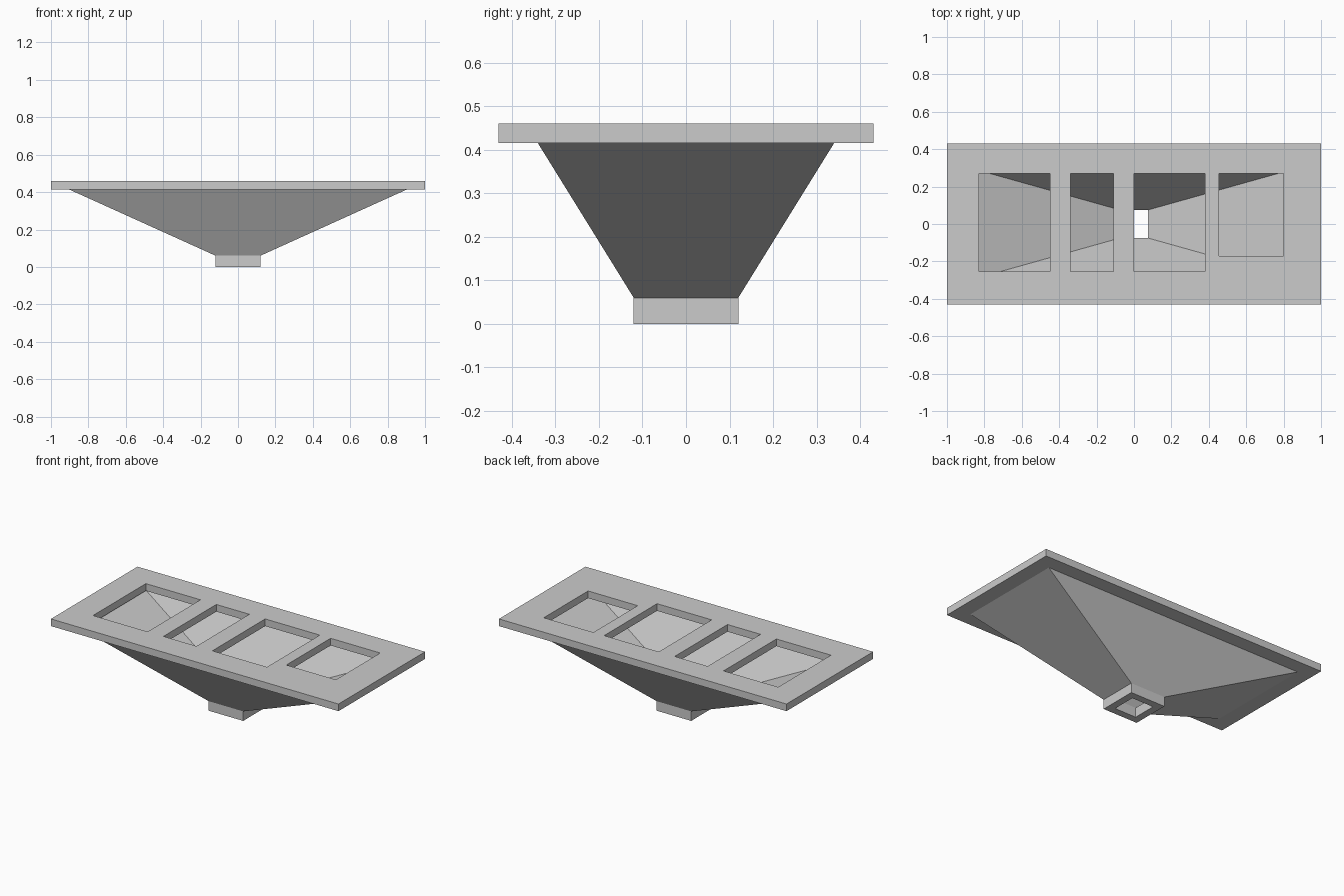
import bpy
import bmesh

cube = bpy.data.objects.get("Cube")
if cube:
    bpy.data.objects.remove(cube, do_unlink=True)

# Single plain grey
grey = bpy.data.materials.new("light_grey")
grey.use_nodes = True
colour = (0.6, 0.6, 0.6, 1)
grey.diffuse_color = colour
grey.node_tree.nodes["Principled BSDF"].inputs["Base Color"].default_value = colour


def add_object(name, bm):
    bmesh.ops.recalc_face_normals(bm, faces=bm.faces)
    mesh = bpy.data.meshes.new(name)
    bm.to_mesh(mesh)
    bm.free()
    mesh.materials.append(grey)
    obj = bpy.data.objects.new(name, mesh)
    bpy.context.collection.objects.link(obj)
    return obj


def box(name, x0, x1, y0, y1, z0, z1):
    bm = bmesh.new()
    bmesh.ops.create_cube(bm, size=1)
    for v in bm.verts:
        v.co.x = x1 if v.co.x > 0 else x0
        v.co.y = y1 if v.co.y > 0 else y0
        v.co.z = z1 if v.co.z > 0 else z0
    return add_object(name, bm)


def rectangular_shell(name, profile):
    """Loft rectangles (half width, half depth, height) into a closed shell."""
    bm = bmesh.new()
    rings = []
    for hx, hy, z in profile:
        corners = ((-hx, -hy), (hx, -hy), (hx, hy), (-hx, hy))
        rings.append([bm.verts.new((x, y, z)) for x, y in corners])
    for i, ring in enumerate(rings):
        after = rings[(i + 1) % len(rings)]
        for j in range(4):
            k = (j + 1) % 4
            bm.faces.new((ring[j], ring[k], after[k], after[j]))
    return add_object(name, bm)


# Square outlet and sloping hopper, hollow all the way through
RIM_Z, TOP_Z, NECK_Z = 0.415, 0.46, 0.06
rectangular_shell("hopper_and_outlet", [
    (0.12, 0.12, 0), (0.12, 0.12, NECK_Z), (0.905, 0.34, RIM_Z),
    (0.86, 0.295, RIM_Z), (0.075, 0.075, NECK_Z), (0.075, 0.075, 0),
])

# Top plate with four plain openings into the hopper
plate = box("top_plate", -1, 1, -0.43, 0.43, RIM_Z, TOP_Z)
openings = [
    (-0.83, -0.45, -0.255, 0.27),
    (-0.34, -0.11, -0.255, 0.27),
    (0.0, 0.38, -0.255, 0.27),
    (0.455, 0.80, -0.17, 0.27),
]
for number, bounds in enumerate(openings, 1):
    cutter = box(f"opening_cutter_{number}", *bounds, RIM_Z - 0.1, TOP_Z + 0.1)
    cutter.hide_render = True
    cutter.hide_viewport = True
    cut = plate.modifiers.new(f"opening_{number}", "BOOLEAN")
    cut.operation = "DIFFERENCE"
    cut.solver = "EXACT"
    cut.object = cutter
